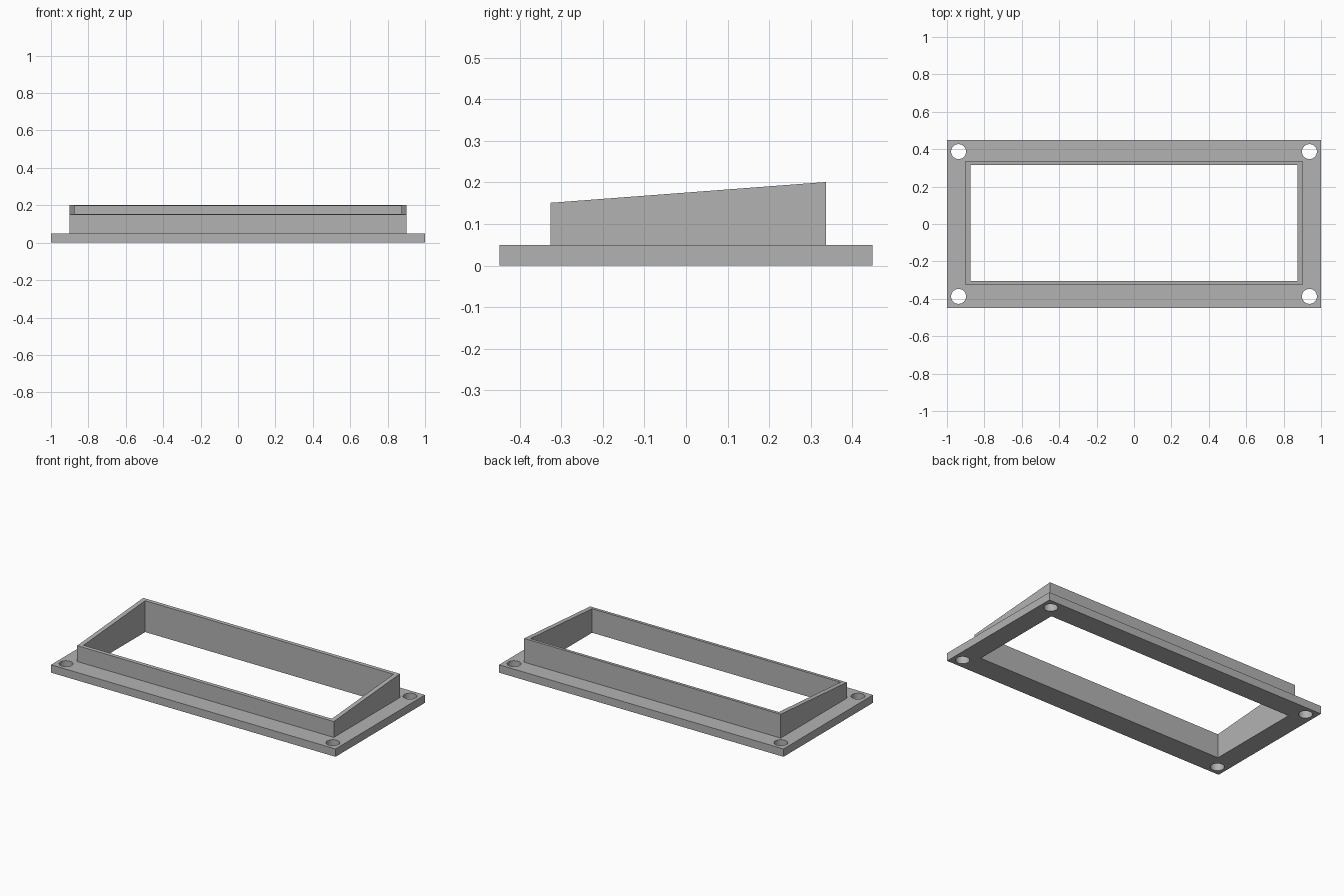
import bpy
import bmesh

default = bpy.data.objects.get("Cube")
if default:
    bpy.data.objects.remove(default, do_unlink=True)

grey = bpy.data.materials.new("plain grey")
grey.use_nodes = True
colour = (0.45, 0.45, 0.45, 1)
grey.diffuse_color = colour
grey.node_tree.nodes["Principled BSDF"].inputs["Base Color"].default_value = colour


def block(name, half_x, y0, y1, z0, z_front, z_back):
    """Box whose top slopes from z_front up to z_back."""
    bm = bmesh.new()
    bmesh.ops.create_cube(bm, size=2)
    for v in bm.verts:
        front = v.co.y < 0
        top = v.co.z > 0
        v.co.x *= half_x
        v.co.y = y0 if front else y1
        v.co.z = (z_front if front else z_back) if top else z0
    mesh = bpy.data.meshes.new(name)
    bm.to_mesh(mesh)
    bm.free()
    obj = bpy.data.objects.new(name, mesh)
    bpy.context.collection.objects.link(obj)
    mesh.materials.append(grey)
    return obj


def cut(target, cutter):
    mod = target.modifiers.new(cutter.name, 'BOOLEAN')
    mod.operation = 'DIFFERENCE'
    mod.solver = 'EXACT'
    mod.object = cutter
    cutter.hide_render = True
    cutter.hide_set(True)


# Mounting flange and the sloped collar standing on it
flange = block("flange", 1.0, -0.449, 0.449, 0, 0.05, 0.05)
collar = block("collar", 0.902, -0.326, 0.337, 0.05, 0.151, 0.201)

# Rectangular opening through both parts
opening = block("opening_cutter", 0.873, -0.304, 0.315, -0.1, 0.4, 0.4)
cut(flange, opening)
cut(collar, opening)

# Screw holes in the four corners
for x in (-0.938, 0.938):
    for y in (-0.387, 0.387):
        bpy.ops.mesh.primitive_cylinder_add(vertices=32, radius=0.04, depth=0.3,
                                            location=(x, y, 0))
        hole = bpy.context.object
        hole.name = "screw_hole_cutter"
        hole.data.materials.append(grey)
        cut(flange, hole)

# Bake the cuts and remove the cutters
bpy.context.view_layer.update()
graph = bpy.context.evaluated_depsgraph_get()
for part in (flange, collar):
    baked = bpy.data.meshes.new_from_object(part.evaluated_get(graph))
    part.modifiers.clear()
    part.data = baked
for obj in list(bpy.data.objects):
    if "_cutter" in obj.name:
        bpy.data.objects.remove(obj, do_unlink=True)

# Round the hole walls while keeping the edges sharp
bpy.ops.object.select_all(action='DESELECT')
flange.select_set(True)
bpy.context.view_layer.objects.active = flange
bpy.ops.object.shade_smooth_by_angle()
